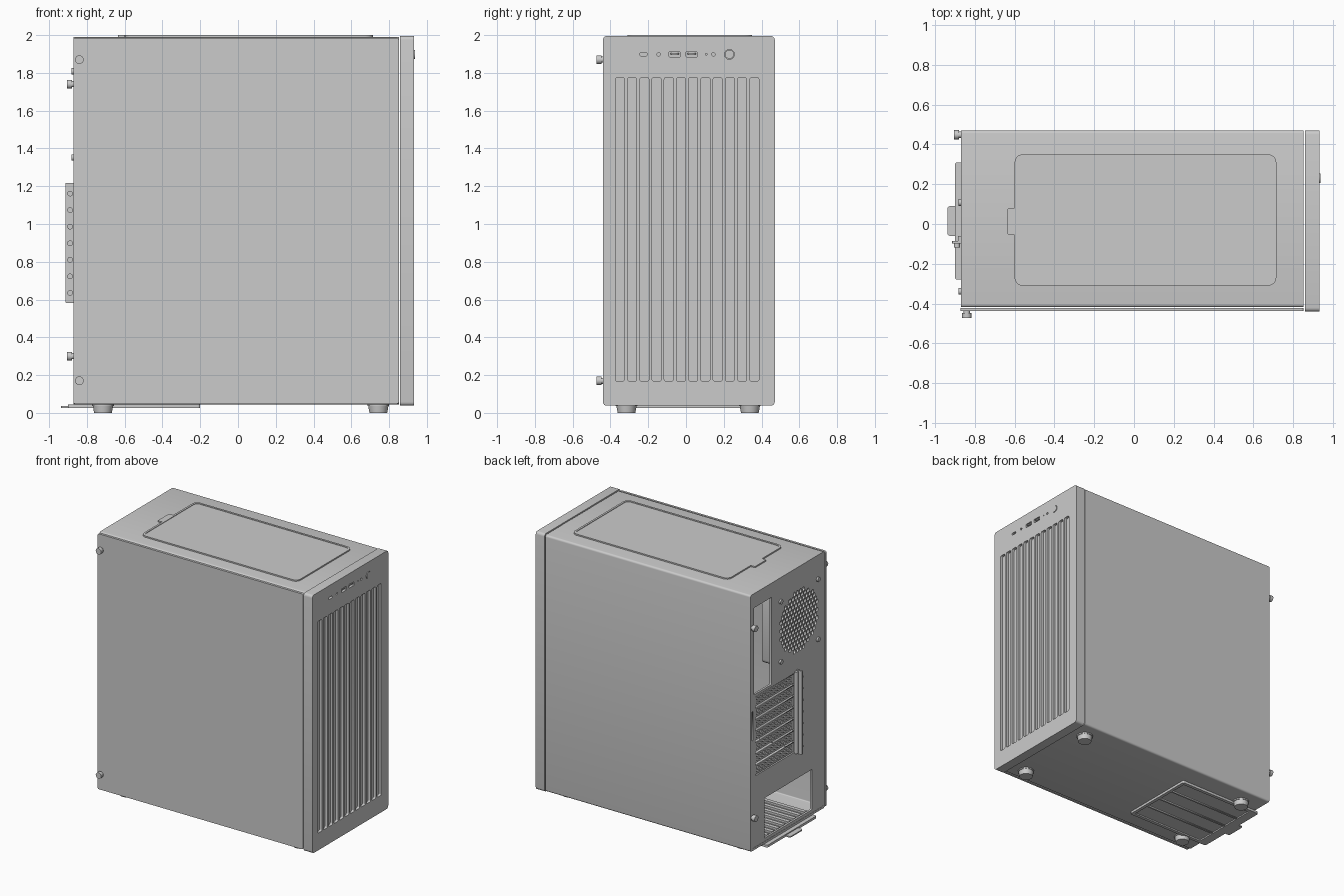
import bpy, math
from mathutils import Matrix, Vector

if "Cube" in bpy.data.objects:
    bpy.data.objects.remove(bpy.data.objects["Cube"])

grey = bpy.data.materials.new("light_grey")
grey.use_nodes = True
GREY = (0.6, 0.6, 0.6, 1)
grey.diffuse_color = GREY
grey.node_tree.nodes["Principled BSDF"].inputs["Base Color"].default_value = GREY

# Local outline axes (u, v, normal) for plates facing x, y or z
AXES = {
    "x": Matrix(((0, 0, 1), (1, 0, 0), (0, 1, 0))).to_4x4(),
    "y": Matrix(((1, 0, 0), (0, 0, -1), (0, 1, 0))).to_4x4(),
    "z": Matrix.Identity(4),
}


def rect(u0, u1, v0, v1, r=0.0):
    """Rounded rectangle outline."""
    if r == 0:
        return [(u0, v0), (u1, v0), (u1, v1), (u0, v1)]
    pts = []
    corners = [(u1 - r, v1 - r), (u0 + r, v1 - r), (u0 + r, v0 + r), (u1 - r, v0 + r)]
    for q, (cu, cv) in enumerate(corners):
        for k in range(5):
            a = math.pi / 2 * (q + k / 4)
            pts.append((cu + r * math.cos(a), cv + r * math.sin(a)))
    return pts


def circle(u, v, r, n=24):
    return [(u + r * math.cos(math.tau * (k + .5) / n), v + r * math.sin(math.tau * (k + .5) / n))
            for k in range(n)]


def plate(name, axis, lo, hi, *outlines):
    """Flat part from an outline with holes, between lo and hi along the axis."""
    curve = bpy.data.curves.new(name, "CURVE")
    curve.dimensions = "2D"
    curve.fill_mode = "BOTH"
    curve.extrude = (hi - lo) / 2
    for pts in outlines:
        s = curve.splines.new("POLY")
        s.points.add(len(pts) - 1)
        for p, (u, v) in zip(s.points, pts):
            p.co = (u, v, 0, 1)
        s.use_cyclic_u = True
    tmp = bpy.data.objects.new(name + "_outline", curve)
    bpy.context.collection.objects.link(tmp)
    bpy.context.view_layer.update()
    mesh = bpy.data.meshes.new_from_object(tmp.evaluated_get(bpy.context.evaluated_depsgraph_get()))
    bpy.data.objects.remove(tmp)
    mid = (lo + hi) / 2 * (-1 if axis == "y" else 1)
    mesh.transform(AXES[axis] @ Matrix.Translation((0, 0, mid)))
    mesh.materials.clear()
    mesh.materials.append(grey)
    ob = bpy.data.objects.new(name, mesh)
    bpy.context.collection.objects.link(ob)
    return ob


def box(name, x0, x1, y0, y1, z0, z1):
    return plate(name, "z", z0, z1, rect(x0, x1, y0, y1))


def rod(name, loc, axis, r1, r2, depth, n=24):
    """Cylinder or cone with smooth sides, centred on loc."""
    rot = {"x": (0, math.pi / 2, 0), "y": (math.pi / 2, 0, 0), "z": (0, 0, 0)}[axis]
    bpy.ops.mesh.primitive_cone_add(vertices=n, radius1=r1, radius2=r2, depth=depth,
                                    location=loc, rotation=rot)
    ob = bpy.context.object
    ob.name = name
    ob.data.materials.append(grey)
    bpy.ops.object.shade_smooth_by_angle(angle=math.radians(40))
    return ob


# Chassis shell and side panel
plate("chassis_shell", "x", -0.87, 0.852,
      rect(-0.418, 0.47, 0.045, 1.99, 0.015), rect(-0.4, 0.452, 0.062, 1.972, 0.008))
plate("side_panel", "y", -0.438, -0.421, rect(-0.872, 0.852, 0.048, 1.985, 0.012))

# Rear wall with openings
FY, FZ = -0.115, 1.58
hexes = []
pitch = 0.036
for i in range(-8, 9):
    for j in range(-8, 9):
        du, dv = pitch * (i + j % 2 / 2), pitch * 0.866 * j
        if math.hypot(du, dv) < 0.232:
            hexes.append(circle(FY + du, FZ + dv, 0.0165, 6))
plate("rear_wall", "x", -0.868, -0.852,
      rect(-0.4, 0.452, 0.062, 1.972),
      rect(0.215, 0.425, 1.22, 1.88, 0.006),
      rect(-0.06, 0.405, 0.6, 1.2, 0.004),
      rect(-0.27, 0.30, 0.085, 0.39, 0.006),
      rect(0.435, 0.446, 0.88, 1.1), *hexes)

# Rear fan
plate("fan_frame", "x", -0.85, -0.74,
      rect(FY - 0.26, FY + 0.26, FZ - 0.26, FZ + 0.26, 0.03), circle(FY, FZ, 0.248, 40))
rod("fan_hub", (-0.8, FY, FZ), "x", 0.09, 0.09, 0.08)
for k in range(9):
    blade = box("fan_blade", -0.004, 0.004, -0.055, 0.055, 0.08, 0.238)
    blade.data.transform(Matrix.Translation((-0.79, FY, FZ)) @ Matrix.Rotation(math.tau * k / 9, 4, "X")
                         @ Matrix.Rotation(math.radians(40), 4, "Z"))
for sy in (-1, 1):
    for sz in (-1, 1):
        rod("fan_screw", (-0.874, FY + sy * 0.223, FZ + sz * 0.228), "x", 0.017, 0.017, 0.014, 16)

# Expansion slot covers, bracket and screws
for k in range(7):
    z = 0.642 + k * 0.0865
    vents = [rect(-0.03 + i * 0.036, -0.005 + i * 0.036, z + a, z + a + 0.014)
             for i in range(12) for a in (-0.021, 0.007)]
    plate("slot_cover", "x", -0.866, -0.858, rect(-0.065, 0.41, z - 0.034, z + 0.034), *vents)
    rod("slot_screw", (-0.889, -0.107, 0.635 + k * 0.0877), "y", 0.015, 0.015, 0.022, 16)
plate("slot_bracket", "y", -0.097, -0.085, rect(-0.914, -0.866, 0.583, 1.217, 0.004))
box("slot_bracket_flange", -0.885, -0.866, -0.09, -0.06, 0.59, 1.21)

# Interior: board tray, power supply shroud and floor slats
plate("board_tray", "y", 0.425, 0.435, rect(-0.85, 0.6, 0.45, 1.95))
box("power_supply_shroud", -0.85, 0.6, -0.38, 0.425, 0.43, 0.442)
for k in range(9):
    y = -0.25 + k * 0.065
    box("floor_slat", -0.84, -0.3, y, y + 0.03, 0.06, 0.078)

# Thumb screws: two on the side panel, two on the rear
def thumb_screw(x, y, z, axis):
    d = Vector((0, -1, 0)) if axis == "y" else Vector((-1, 0, 0))
    p = Vector((x, y, z))
    rod("thumb_screw_neck", p + d * 0.006, axis, 0.016, 0.016, 0.012)
    rod("thumb_screw_head", p + d * 0.022, axis, 0.023, 0.023, 0.026, 16)


for z in (0.17, 1.87):
    thumb_screw(-0.84, -0.438, z, "y")
for z in (0.30, 1.74):
    thumb_screw(-0.87, 0.448, z, "x")

# Front panel: solid core plus a face with grille slots and port openings
CORE = 0.912
plate("front_panel_core", "x", 0.858, CORE, rect(-0.44, 0.47, 0.038, 1.995, 0.02))
STEP = 0.0647
slots = [rect(-0.374 + k * STEP, -0.326 + k * STEP, 0.168, 1.775, 0.01) for k in range(12)]
PZ = 1.898
usb = [rect(y - 0.029, y + 0.029, PZ - 0.014, PZ + 0.014, 0.003) for y in (-0.06, 0.03)]
plate("front_panel_face", "x", CORE, 0.932,
      rect(-0.44, 0.47, 0.038, 1.995, 0.02), *slots, *usb,
      rect(-0.246, -0.204, PZ - 0.008, PZ + 0.008, 0.0075),
      circle(-0.145, PZ, 0.009, 16), circle(0.107, PZ, 0.005, 12),
      circle(0.145, PZ, 0.009, 16), circle(0.23, PZ, 0.026, 32))
for y in (-0.06, 0.03):
    box("usb_tongue", CORE, 0.928, y - 0.022, y + 0.022, PZ, PZ + 0.008)
rod("power_button", (0.923, 0.23, PZ), "x", 0.0235, 0.0235, 0.026, 32)

# Top dust filter: raised rim, mesh sheet and pull tab
plate("top_filter_rim", "z", 1.988, 2.0,
      rect(-0.6, 0.715, -0.31, 0.35, 0.04), rect(-0.585, 0.7, -0.295, 0.335, 0.03))
plate("top_filter_sheet", "z", 1.988, 1.996, rect(-0.59, 0.705, -0.3, 0.34, 0.03))
plate("top_filter_tab", "z", 1.988, 2.0, rect(-0.635, -0.595, -0.055, 0.08, 0.008))

# Bottom dust filter: frame, ribs, sheet and handle
plate("bottom_filter_frame", "z", 0.026, 0.044,
      rect(-0.9, -0.2, -0.28, 0.31, 0.012), rect(-0.83, -0.225, -0.255, 0.285, 0.01))
plate("bottom_filter_sheet", "z", 0.036, 0.044, rect(-0.85, -0.21, -0.265, 0.295))
for k in range(1, 4):
    y = -0.255 + k * 0.135
    box("bottom_filter_rib", -0.84, -0.21, y - 0.007, y + 0.007, 0.028, 0.038)
plate("bottom_filter_handle", "z", 0.027, 0.036, rect(-0.938, -0.88, -0.06, 0.09, 0.015))

# Feet
for x in (-0.715, 0.743):
    for y in (-0.315, 0.338):
        rod("foot", (x, y, 0.023), "z", 0.047, 0.055, 0.046, 32)
        plate("foot_collar", "z", 0.036, 0.046, circle(x, y, 0.058, 32))
